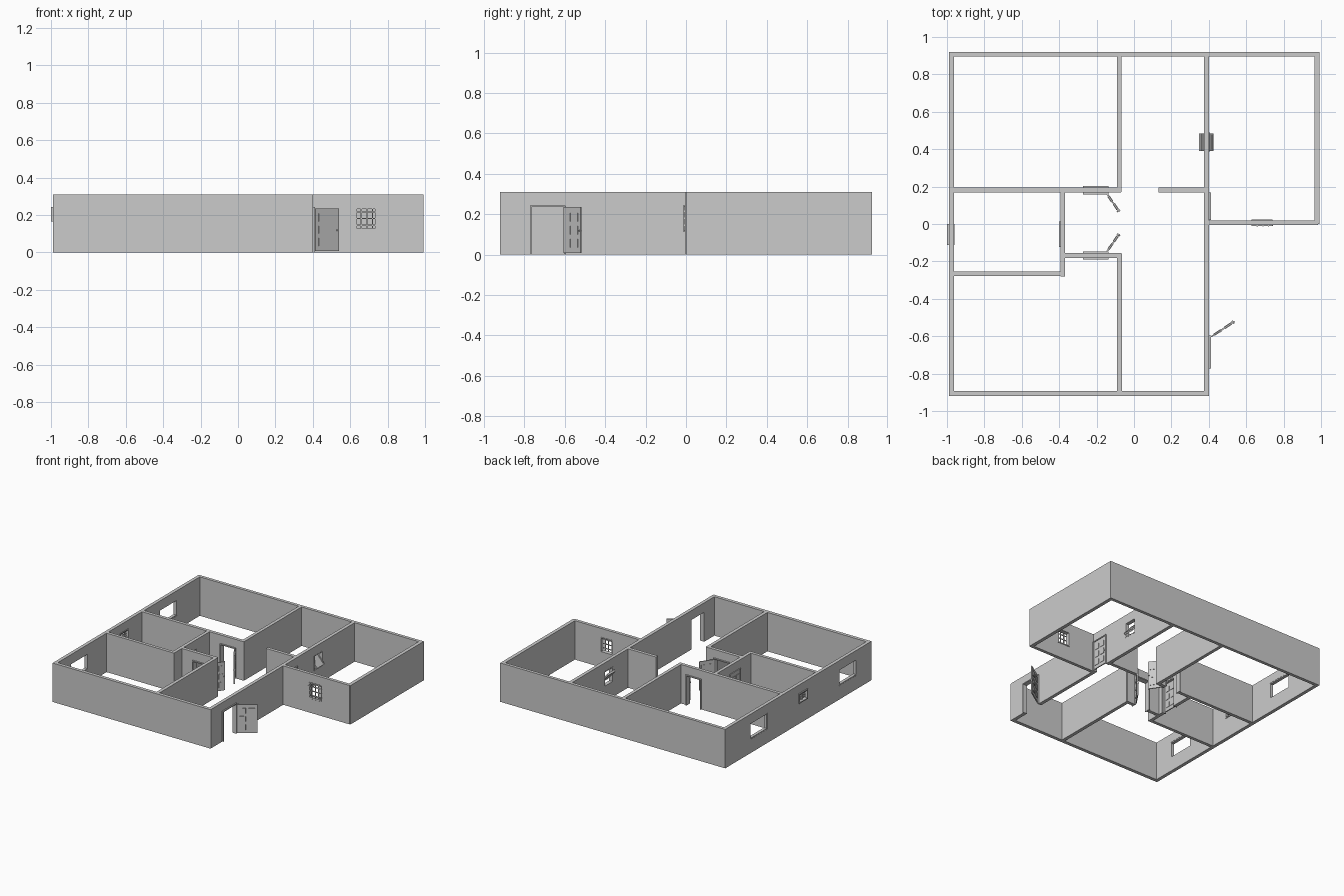
import bpy, bmesh, math
from mathutils import Matrix, Vector

if "Cube" in bpy.data.objects:
    bpy.data.objects.remove(bpy.data.objects["Cube"])

H = 0.31       # wall height
DOOR_H = 0.24  # door opening height


def parts(name, boxes, loc=(0, 0, 0), rot=(0, 0, 0)):
    """One object made of boxes given as (x0, x1, y0, y1, z0, z1)."""
    bm = bmesh.new()
    for x0, x1, y0, y1, z0, z1 in boxes:
        m = Matrix.Translation(((x0 + x1) / 2, (y0 + y1) / 2, (z0 + z1) / 2))
        m = m @ Matrix.Diagonal((x1 - x0, y1 - y0, z1 - z0, 1))
        bmesh.ops.create_cube(bm, size=1, matrix=m)
    me = bpy.data.meshes.new(name)
    bm.to_mesh(me)
    bm.free()
    ob = bpy.data.objects.new(name, me)
    ob.location, ob.rotation_euler = loc, rot
    bpy.context.collection.objects.link(ob)
    return ob


def wall(name, x0, x1, y0, y1, holes=()):
    """Straight wall with openings (start, end, bottom, top) along its length."""
    ob = parts(name, [(x0, x1, y0, y1, 0, H)])
    for a, b, z0, z1 in holes:
        z0 = z0 if z0 > 0 else -0.1
        if x1 - x0 > y1 - y0:
            box = (a, b, y0 - 0.1, y1 + 0.1, z0, z1)
        else:
            box = (x0 - 0.1, x1 + 0.1, a, b, z0, z1)
        cutter = parts(name + "_cutter", [box])
        cutter.hide_render = True
        cutter.hide_set(True)
        mod = ob.modifiers.new("opening", 'BOOLEAN')
        mod.operation, mod.solver, mod.object = 'DIFFERENCE', 'EXACT', cutter
    return ob


def frame(name, w, z0, z1, depth, loc, turn=0, t=0.008, sill=True, bars=()):
    """Rectangular frame running along local x, centred on its wall."""
    d = depth / 2
    b = [(0, t, -d, d, z0, z1), (w - t, w, -d, d, z0, z1), (t, w - t, -d, d, z1 - t, z1)]
    if sill:
        b.append((t, w - t, -d, d, z0, z0 + t))
    return parts(name, b + list(bars), loc, (0, 0, math.radians(turn)))


def leaf(name, w, loc, direction, t=0.008):
    """Door leaf with raised panels, 2 across and 3 up, and a small handle."""
    z0, z1 = 0.008, 0.235
    b = [(0, w, -t / 2, t / 2, z0, z1)]
    pw, ph = w * 0.3, 0.042
    for i in range(2):
        for j in range(3):
            x = w * (0.13 + 0.44 * i)
            z = 0.035 + 0.065 * j
            b.append((x, x + pw, -t / 2 - 0.003, t / 2 + 0.003, z, z + ph))
    b.append((w * 0.91, w * 0.97, -t / 2 - 0.006, t / 2 + 0.006, 0.115, 0.122))
    return parts(name, b, loc, (0, 0, math.atan2(direction[1], direction[0])))


# outer walls
wall("left_wall", -0.99, -0.963, -0.92, 0.92,
     [(0.39, 0.61, 0.11, 0.24), (-0.11, 0.0, 0.165, 0.24), (-0.735, -0.51, 0.11, 0.24)])
wall("back_wall", -0.985, 0.99, 0.895, 0.92)
wall("front_wall", -0.985, 0.40, -0.92, -0.893)
wall("right_room_side_wall", 0.965, 0.993, 0.0, 0.92)
wall("right_room_front_wall", 0.385, 0.985, -0.005, 0.02, [(0.63, 0.74, 0.12, 0.24)])
wall("long_wall", 0.375, 0.402, -0.915, 0.915,
     [(-0.77, -0.6, 0, DOOR_H), (0.025, 0.165, 0, DOOR_H), (0.385, 0.49, 0.12, 0.24)])

# inner walls
wall("rear_bedroom_side_wall", -0.092, -0.066, 0.17, 0.91)
wall("rear_bedroom_front_wall", -0.975, -0.07, 0.168, 0.194, [(-0.27, -0.14, 0, DOOR_H)])
wall("hall_stub_wall", 0.13, 0.385, 0.168, 0.194)
wall("bathroom_side_wall", -0.394, -0.368, -0.28, 0.18, [(-0.12, 0.01, 0, DOOR_H)])
wall("bathroom_front_wall", -0.975, -0.375, -0.279, -0.254)
wall("front_bedroom_back_wall", -0.375, -0.066, -0.181, -0.155, [(-0.27, -0.14, 0, DOOR_H)])
wall("front_bedroom_side_wall", -0.092, -0.065, -0.91, -0.16)

# door frames
for side, y in (("rear", 0.181), ("front", -0.168)):
    frame(side + "_bedroom_door_frame", 0.136, 0, DOOR_H + 0.003, 0.044,
          (-0.273, y, 0), sill=False)
frame("entrance_door_frame", 0.176, 0, DOOR_H + 0.003, 0.036, (0.393, -0.773, 0), 90, sill=False)
frame("right_room_door_frame", 0.146, 0, DOOR_H + 0.003, 0.036, (0.393, 0.022, 0), 90, sill=False)
frame("bathroom_door_frame", 0.136, 0, DOOR_H + 0.003, 0.03, (-0.385, -0.123, 0), 90, sill=False)

# door leaves, three ajar and two closed
leaf("rear_bedroom_door", 0.115, (-0.144, 0.16, 0), (0.065, -0.095))
leaf("front_bedroom_door", 0.115, (-0.144, -0.147, 0), (0.065, 0.095))
leaf("entrance_door", 0.15, (0.412, -0.603, 0), (0.125, 0.083))
leaf("right_room_door", 0.126, (0.402, 0.032, 0), (0, 1))
leaf("bathroom_door", 0.114, (-0.392, -0.112, 0), (0, 1))

# large open bedroom windows
for name, y, w in (("rear", 0.39, 0.22), ("front", -0.735, 0.225)):
    frame(name + "_bedroom_window", w, 0.11, 0.24, 0.024, (-0.9765, y, 0), 90)

# small bathroom window with slats
slats = [(0.008, 0.102, -0.004, 0.004, 0.182 + 0.018 * i, 0.186 + 0.018 * i) for i in range(3)]
slats.append((0.052, 0.058, -0.005, 0.005, 0.173, 0.232))
frame("bathroom_window", 0.112, 0.165, 0.242, 0.04, (-0.979, -0.111, 0), 90, bars=slats)

# barred window of the right room
bars = [(0.03 * i - 0.003 + 0.0, 0.03 * i + 0.003, -0.019, -0.013, 0.112, 0.246) for i in range(1, 4)]
bars += [(-0.002, 0.114, -0.018, -0.012, z - 0.003, z + 0.003) for z in (0.145, 0.18, 0.215)]
frame("right_room_window", 0.112, 0.119, 0.241, 0.034, (0.629, 0.006, 0), 0, bars=bars)

# pivoting window, tilted about its middle
frame("pivot_window_frame", 0.107, 0.119, 0.241, 0.03, (0.3885, 0.384, 0), 90, t=0.006)
parts("pivot_window_pane",
      [(-0.004, 0.004, -0.045, 0.045, -0.05, 0.05),
       (-0.007, 0.007, -0.046, -0.038, -0.052, 0.052),
       (-0.007, 0.007, 0.038, 0.046, -0.052, 0.052),
       (-0.007, 0.007, -0.038, 0.038, 0.044, 0.052),
       (-0.007, 0.007, -0.038, 0.038, -0.052, -0.044)],
      (0.386, 0.4375, 0.18), (0, math.radians(-40), 0))
